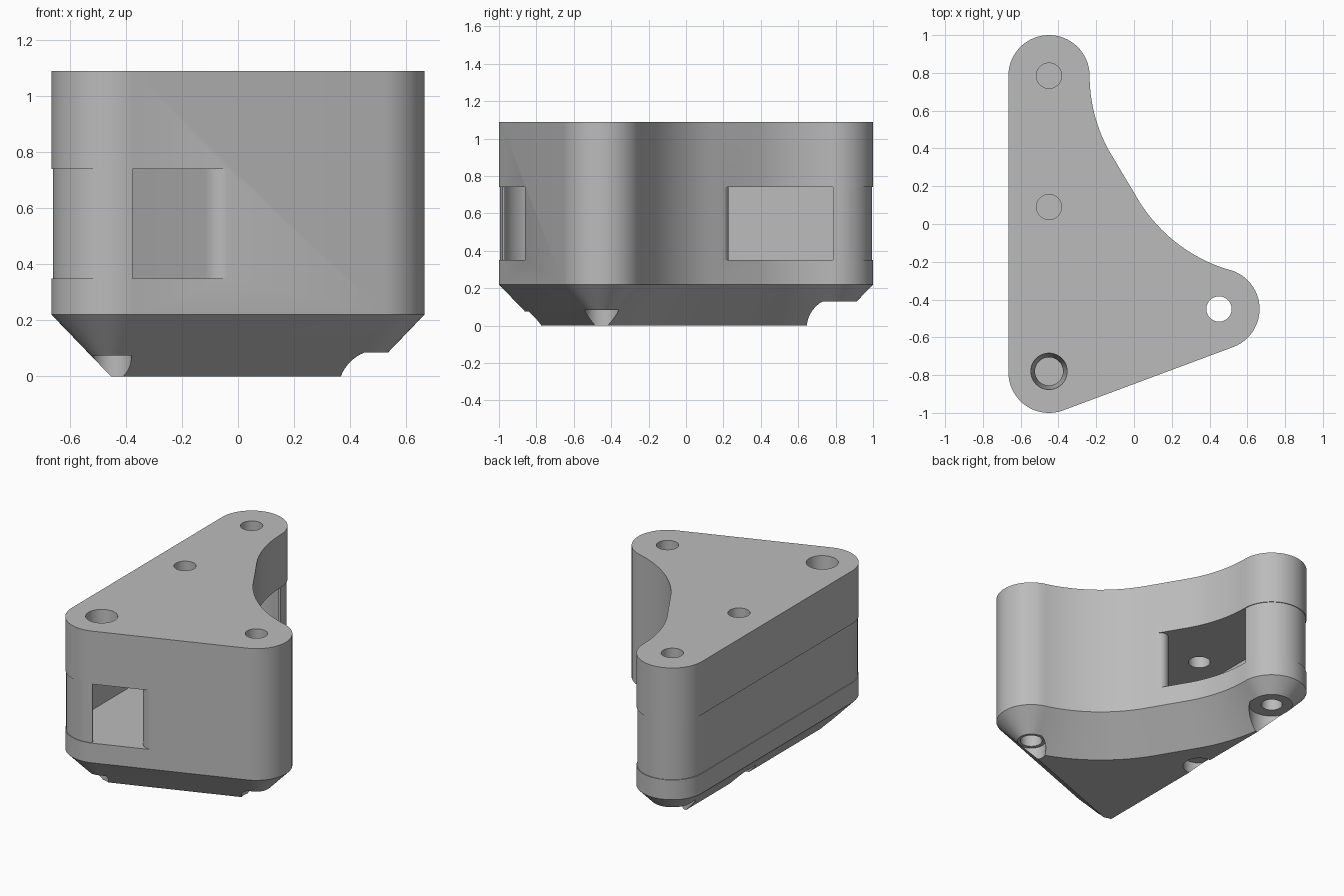
import bpy, bmesh
from math import radians, cos, sin

if "Cube" in bpy.data.objects:
    bpy.data.objects.remove(bpy.data.objects["Cube"], do_unlink=True)

grey = bpy.data.materials.new("plain grey")
grey.use_nodes = True
grey.diffuse_color = (0.5, 0.5, 0.5, 1)
grey.node_tree.nodes["Principled BSDF"].inputs["Base Color"].default_value = (0.5, 0.5, 0.5, 1)

FRONT, BACK, SIDE = (-0.45, -0.785), (-0.45, 0.785), (0.45, -0.45)
R = 0.215
FACE = -69.6           # direction the slanted front face looks
SLOT_LOW, SLOT_HIGH = 0.35, 0.74
TOP = 1.09


def arc(centre, r, a0, a1, n=20):
    angles = [radians(a0 + (a1 - a0) * i / n) for i in range(n + 1)]
    return [(centre[0] + r * cos(a), centre[1] + r * sin(a)) for a in angles]


def left_rim(d):
    """Front corner, straight left side and back corner, inset by d."""
    return arc(FRONT, R - d, FACE, -180) + arc(BACK, R - d, 180, 0, 32)


def outline(d):
    """Rounded triangle with a hollowed long side, inset by d."""
    return (left_rim(d)
            + arc((0.585, 0.785), 0.82 + d, 180, 209, 14)
            + arc((0.742, 0.565), 0.842 + d, 209, 254, 20)
            + arc(SIDE, R - d, 74, FACE, 24))


def loft(name, layers):
    """Solid through equal-length (points, z) layers."""
    bm = bmesh.new()
    rings = [[bm.verts.new((x, y, z)) for x, y in pts] for pts, z in layers]
    n = len(rings[0])
    for a, b in zip(rings, rings[1:]):
        for i in range(n):
            j = (i + 1) % n
            bm.faces.new((a[i], a[j], b[j], b[i]))
    bm.faces.new(rings[0][::-1])
    bm.faces.new(rings[-1])
    bmesh.ops.recalc_face_normals(bm, faces=bm.faces)
    mesh = bpy.data.meshes.new(name)
    bm.to_mesh(mesh)
    bm.free()
    mesh.materials.append(grey)
    obj = bpy.data.objects.new(name, mesh)
    bpy.context.collection.objects.link(obj)
    return obj


def activate(obj):
    bpy.ops.object.select_all(action='DESELECT')
    obj.select_set(True)
    bpy.context.view_layer.objects.active = obj


def cut(obj, cutter):
    cutter.hide_render = True
    mod = obj.modifiers.new("cut", 'BOOLEAN')
    mod.operation = 'DIFFERENCE'
    mod.solver = 'EXACT'
    mod.object = cutter
    activate(obj)
    bpy.ops.object.modifier_apply(modifier=mod.name)
    bpy.data.objects.remove(cutter, do_unlink=True)


def drill(obj, centre, r0, r1, z0, z1):
    ring = lambda r: arc(centre, r, 0, 352.5, 47)
    cut(obj, loft("drill", [(ring(r0), z0), (ring(r1), z1)]))


# Main housing with a chamfered underside
housing = loft("housing", [(outline(0.212), 0), (outline(0), 0.22), (outline(0), TOP)])

# Bent channel from the front opening round an inner nose to the hollow side
channel = ([(-0.9, -1.2), (-0.02, -1.2)]
           + arc((-0.048, -0.782), 0.08, FACE, -151, 12)
           + arc((-0.36, -0.33), 0.05, 209, 150, 8)
           + arc((-0.064, 0.176), 0.05, 150, 29, 12)
           + [(0.3, 0.2), (0.3, 1.2), (-0.9, 1.2)])
cut(housing, loft("channel", [(channel, SLOT_LOW), (channel, SLOT_HIGH)]))

# Holes in the top plate
MIDDLE = (-0.45, 0.09)
for centre in (MIDDLE, BACK):
    drill(housing, centre, 0.067, 0.067, 0.6, 1.2)
drill(housing, (-0.45, -0.78), 0.073, 0.097, 0.72, 1.1)

# Hole right through the side lobe
drill(housing, SIDE, 0.067, 0.067, -0.1, 1.2)

# Pockets under the holes, and a blind hole at the back
for centre, r, depth in ((SIDE, 0.09, 0.085), (BACK, 0.14, 0.13),
                         (MIDDLE, 0.1, 0.08), ((-0.45, -0.83), 0.07, 0.075)):
    drill(housing, centre, r, r, -0.1, depth)
drill(housing, BACK, 0.065, 0.065, -0.1, 0.3)

# Thin cover closing the channel round the left side
strip = left_rim(0.005) + left_rim(0.02)[::-1]
cover = loft("side_cover", [(strip, SLOT_LOW - 0.004), (strip, SLOT_HIGH + 0.004)])

for obj in (housing, cover):
    activate(obj)
    bpy.ops.object.shade_smooth_by_angle(angle=radians(30))
